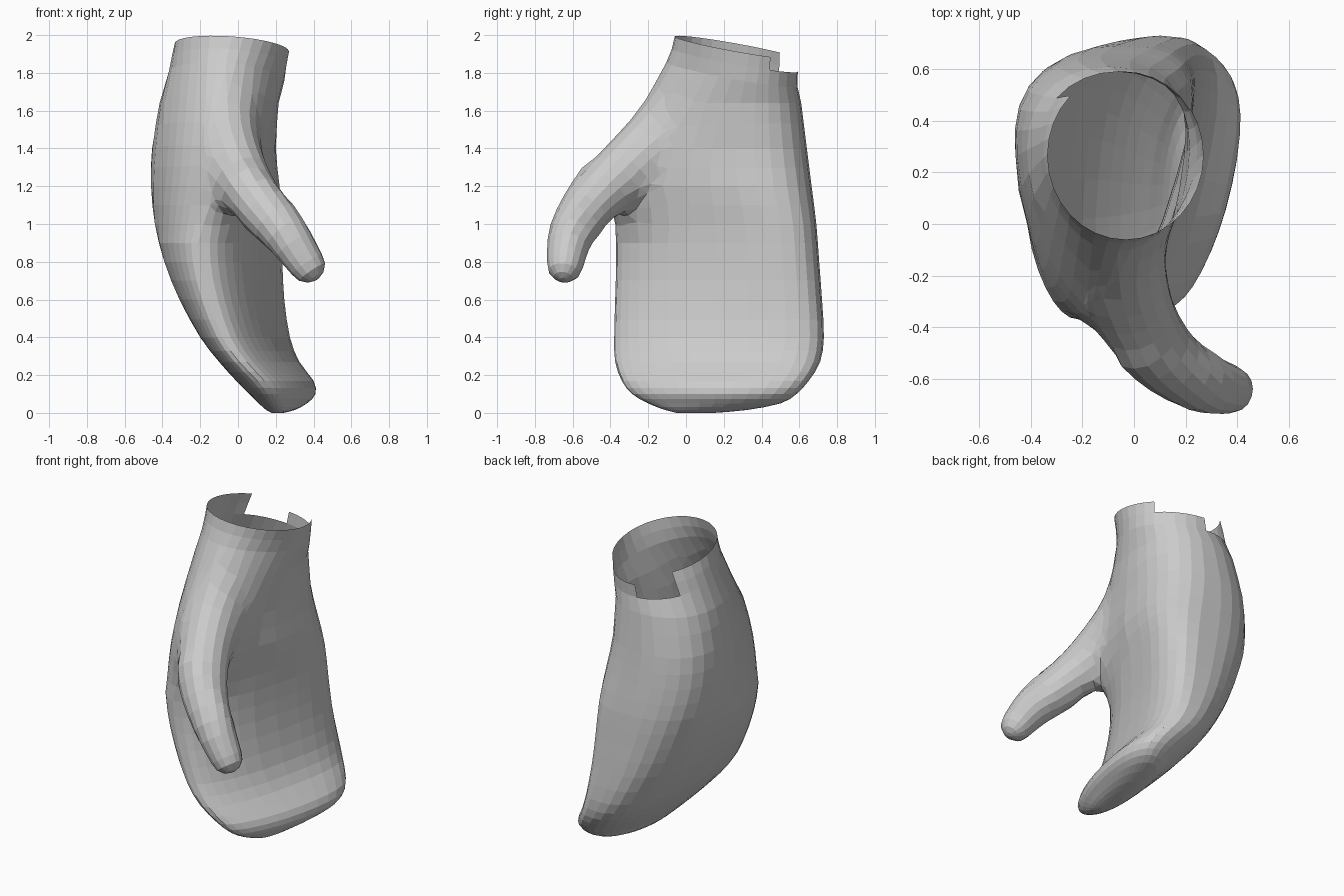
import bpy, bmesh, math
from mathutils import Vector

if "Cube" in bpy.data.objects:
    bpy.data.objects.remove(bpy.data.objects["Cube"])

SEGS = 32

grey = bpy.data.materials.new("plain grey")
grey.use_nodes = True
COLOUR = (0.6, 0.6, 0.6, 1)
grey.diffuse_color = COLOUR
grey.node_tree.nodes["Principled BSDF"].inputs["Base Color"].default_value = COLOUR


def rim_height(x, y):
    """Sloping plane of the cuff opening."""
    return 1.98 - 0.18 * y - 0.07 * x


def loft(name, rings):
    """Closed skin through rings of points, capped at both ends."""
    bm = bmesh.new()
    loops = [[bm.verts.new(p) for p in ring] for ring in rings]
    for a, b in zip(loops, loops[1:]):
        for i in range(len(a)):
            j = (i + 1) % len(a)
            bm.faces.new((a[i], a[j], b[j], b[i]))
    bm.faces.new(loops[0])
    bm.faces.new(loops[-1])
    bmesh.ops.recalc_face_normals(bm, faces=bm.faces)
    mesh = bpy.data.meshes.new(name)
    bm.to_mesh(mesh)
    bm.free()
    mesh.materials.append(grey)
    obj = bpy.data.objects.new(name, mesh)
    bpy.context.collection.objects.link(obj)
    return obj


def spline(rows, steps):
    """Catmull-Rom interpolation of rows of numbers."""
    rows = [Vector(r) for r in rows]
    out = []
    for i in range(len(rows) - 1):
        p0, p1 = rows[max(i - 1, 0)], rows[i]
        p2, p3 = rows[i + 1], rows[min(i + 2, len(rows) - 1)]
        for k in range(steps):
            t = k / steps
            out.append(0.5 * (2 * p1 + (p2 - p0) * t + (2 * p0 - 5 * p1 + 4 * p2 - p3) * t * t
                              + (3 * p1 - p0 - 3 * p2 + p3) * t ** 3))
    return out + [rows[-1]]


def power(v, e):
    return math.copysign(abs(v) ** e, v)


def section(x0, x1, y0, y1, tilt, square, wedge):
    """Rounded slice, thicker towards +y, fitted to the given extents."""
    yc, ry, rx = (y0 + y1) / 2, (y1 - y0) / 2, (x1 - x0) / 2
    pts = []
    for i in range(SEGS):
        a = math.tau * i / SEGS
        c, s = math.cos(a), math.sin(a)
        x = rx * power(c, 1 - (0.3 if c > 0 else 0.05) * square) * (1 + wedge * s)
        y = ry * power(s, 1 - 0.22 * square)
        pts.append((x + tilt * y, yc + y))
    low, high = min(p[0] for p in pts), max(p[0] for p in pts)
    return [(x0 + (x - low) / (high - low) * (x1 - x0), y) for x, y in pts]


# Hand: z, x min, x max, y min, y max, tilt, squareness, wedge
hand_rows = [
    (1.64, -.415, .215, -.215, .61, 0, .3, .22),
    (1.4, -.455, .20, -.36, .64, 0, .7, .38),
    (1.2, -.46, .22, -.405, .665, .04, .9, .4),
    (1.0, -.44, .23, -.375, .69, .14, 1.1, .4),
    (.8, -.39, .235, -.37, .705, .19, 1.1, .38),
    (.6, -.31, .245, -.375, .72, .2, 1.1, .36),
    (.4, -.2, .275, -.38, .73, .2, 1, .32),
    (.27, -.1, .325, -.375, .71, .18, .8, .28),
    (.17, -.01, .40, -.34, .65, .17, .45, .24),
    (.1, .06, .41, -.285, .585, .17, .3, .22),
    (.05, .11, .365, -.2, .5, .15, .3, .2),
    (.015, .15, .3, -.11, .32, .1, .3, .1),
    (0, .18, .24, -.05, .15, .05, .3, 0)]

rings = []
# Cuff rings run parallel to the sloping opening
for drop, row in ((0, (-.335, .27, -.06, .592)), (.07, (-.35, .257, -.075, .592)),
                  (.15, (-.368, .245, -.105, .59))):
    rings.append([(x, y, rim_height(x, y) - drop) for x, y in section(*row, 0, 0, drop)])
for r in spline(hand_rows, 2):
    rings.append([(x, y, r[0]) for x, y in section(*r[1:])])
mitten = loft("mitten", rings)

# Thumb: centre x, y, z and radius
thumb_rows = [
    (-.06, .05, 1.7, .11), (-.055, -.13, 1.5, .17), (-.01, -.32, 1.3, .18),
    (.095, -.485, 1.13, .15), (.25, -.605, .95, .122), (.365, -.64, .785, .096)]
path = spline(thumb_rows, 3)
tip_dir = (path[-1] - path[-2]).to_3d().normalized()
end = path[-1]
for k in (30, 58, 80):
    a = math.radians(k)
    centre = end.to_3d() + tip_dir * end[3] * math.sin(a)
    path.append(Vector((*centre, end[3] * math.cos(a))))
rings = []
for i, p in enumerate(path):
    d = (path[min(i + 1, len(path) - 1)] - path[max(i - 1, 0)]).to_3d().normalized()
    u = d.cross(Vector((1, 0, 0))).normalized()
    v = d.cross(u)
    rings.append([p.to_3d() + p[3] * (u * math.cos(t) + v * math.sin(t))
                  for t in (math.tau * k / 16 for k in range(16))])
thumb = loft("thumb", rings)

# Join the thumb to the hand
union = mitten.modifiers.new("join", 'BOOLEAN')
union.operation = 'UNION'
union.solver = 'EXACT'
union.object = thumb
shape = bpy.data.meshes.new_from_object(mitten.evaluated_get(bpy.context.evaluated_depsgraph_get()))
mitten.modifiers.clear()
mitten.data = shape
bpy.data.objects.remove(thumb)

bm = bmesh.new()
bm.from_mesh(shape)
bmesh.ops.remove_doubles(bm, verts=bm.verts, dist=0.01)


def web_verts():
    """Points where the thumb root meets the hand."""
    return [v for v in bm.verts if -.54 < v.co.y < .08 and .98 < v.co.z < 1.7]


# Open the cuff and cut the stepped notch at its back
cut = []
for f in bm.faces:
    c = f.calc_center_median()
    depth = rim_height(c.x, c.y) - c.z
    angle = math.degrees(math.atan2(c.y - .266, c.x + .035))
    if len(f.verts) >= SEGS and depth < .01:
        cut.append(f)
    elif depth < .07 and 34 < angle < 137 or depth < .145 and 88 < angle < 137:
        cut.append(f)
bmesh.ops.delete(bm, geom=cut, context='FACES')

# Blend the web between thumb and palm
bmesh.ops.remove_doubles(bm, verts=web_verts(), dist=0.028)
bmesh.ops.triangulate(bm, faces=[f for f in bm.faces if len(f.verts) > 4])
web = web_verts()
for _ in range(8):
    bmesh.ops.smooth_vert(bm, verts=web, factor=0.5, use_axis_x=True, use_axis_y=True, use_axis_z=True)
bm.to_mesh(shape)
bm.free()
